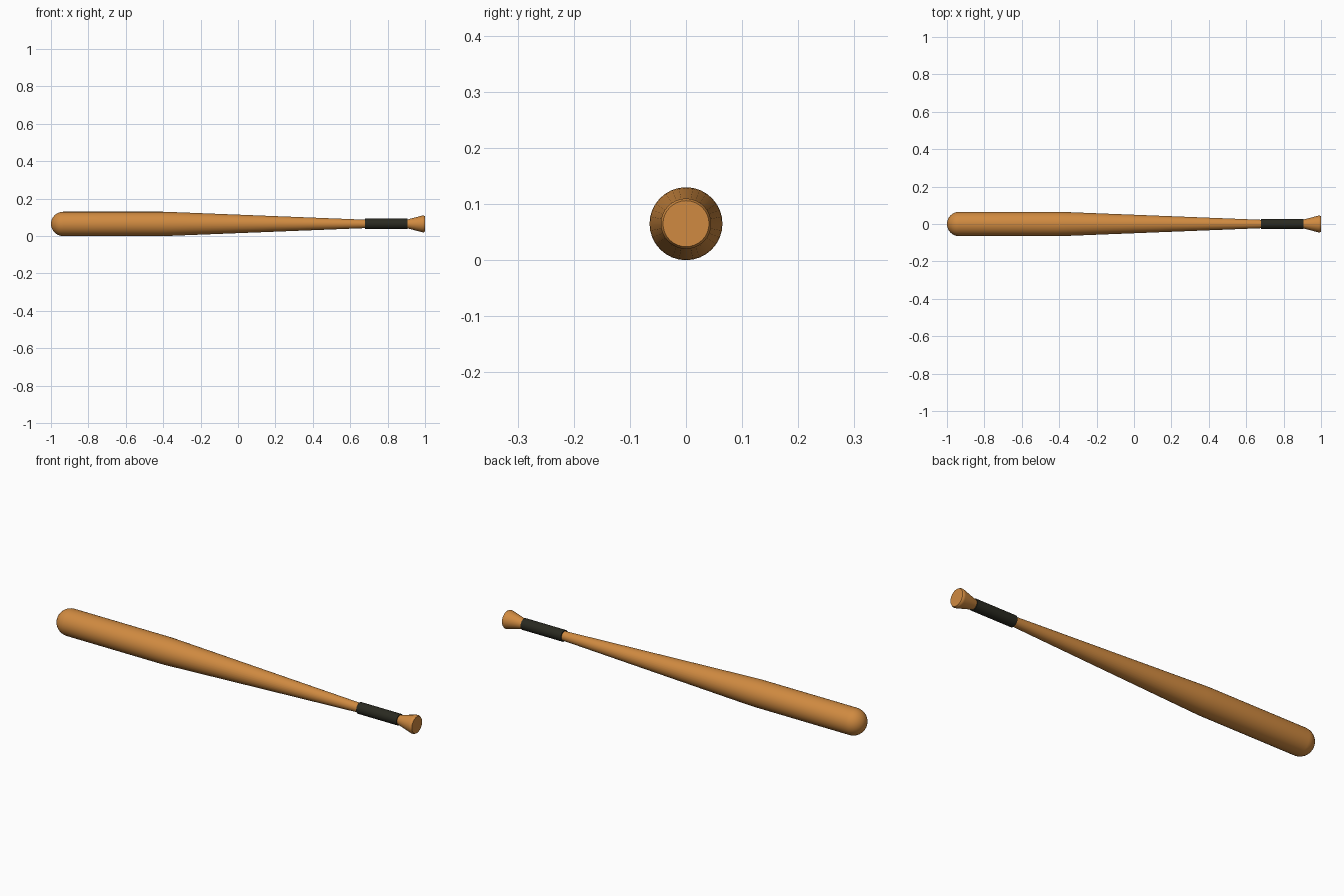
import bpy, bmesh, math
from mathutils import Vector

if "Cube" in bpy.data.objects:
    bpy.data.objects.remove(bpy.data.objects["Cube"])

R = 0.065      # barrel radius, also height of the axis
SEG = 32


def material(name, rgb):
    m = bpy.data.materials.new(name)
    m.diffuse_color = (*rgb, 1)
    m.use_nodes = True
    m.node_tree.nodes["Principled BSDF"].inputs["Base Color"].default_value = m.diffuse_color
    return m


def lathe(name, profile, mat):
    """Revolve (x, radius) points around the bat axis."""
    bm = bmesh.new()
    rings = []
    for x, r in profile:
        if r < 1e-5:
            rings.append([bm.verts.new((x, 0, R))])
        else:
            rings.append([bm.verts.new((x, r * math.cos(a), R + r * math.sin(a)))
                          for a in (2 * math.pi * i / SEG for i in range(SEG))])
    for a, b in zip(rings, rings[1:]):
        for i in range(SEG):
            j = (i + 1) % SEG
            if len(a) == 1:
                bm.faces.new((a[0], b[i], b[j]))
            elif len(b) == 1:
                bm.faces.new((a[i], b[0], a[j]))
            else:
                bm.faces.new((a[i], b[i], b[j], a[j]))
    bmesh.ops.recalc_face_normals(bm, faces=bm.faces)
    me = bpy.data.meshes.new(name)
    bm.to_mesh(me)
    bm.free()
    me.materials.append(mat)
    ob = bpy.data.objects.new(name, me)
    bpy.context.collection.objects.link(ob)
    bpy.ops.object.select_all(action='DESELECT')
    ob.select_set(True)
    bpy.context.view_layer.objects.active = ob
    bpy.ops.object.shade_smooth_by_angle(angle=math.radians(35))
    return ob


wood = material("wood", (0.63, 0.255, 0.052))
tape = material("dark_tape", (0.023, 0.023, 0.015))

# wooden body: domed barrel end, straight barrel, taper, handle, flared knob
dome = [(-1 + R * (1 - math.cos(t)), R * math.sin(t))
        for t in (math.pi / 2 * i / 8 for i in range(9))]
body = dome + [(-0.40, R), (-0.36, 0.0637), (0.68, 0.0225), (0.90, 0.0225),
               (0.915, 0.026), (0.985, 0.0445), (0.993, 0.045),
               (1.0, 0.041), (1.0, 0)]
lathe("bat_body", body, wood)

# grip tape sleeve
lathe("grip_tape", [(0.68, 0), (0.68, 0.028), (0.905, 0.028), (0.905, 0)], tape)
